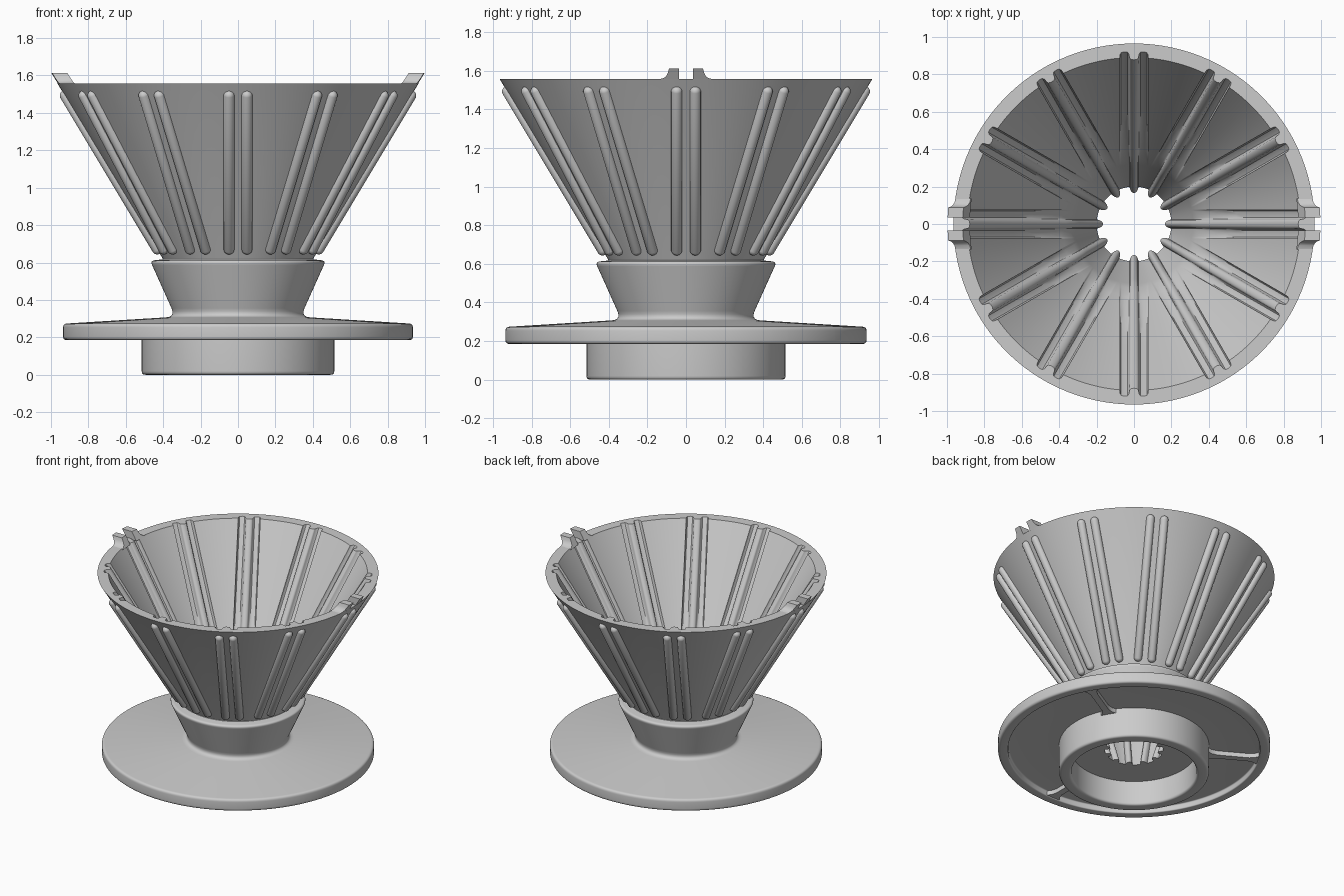
import bpy, bmesh, math
from mathutils import Matrix, Vector

if "Cube" in bpy.data.objects:
    bpy.data.objects.remove(bpy.data.objects["Cube"])

SECTORS = 12
RIM_R, RIM_Z, SLOPE = 0.965, 1.557, 0.6


def cone_r(z):
    return RIM_R - SLOPE * (RIM_Z - z)


def finish(name, bm, angle=35):
    bmesh.ops.recalc_face_normals(bm, faces=bm.faces)
    me = bpy.data.meshes.new(name)
    bm.to_mesh(me)
    bm.free()
    ob = bpy.data.objects.new(name, me)
    bpy.context.collection.objects.link(ob)
    bpy.ops.object.select_all(action='DESELECT')
    ob.select_set(True)
    bpy.context.view_layer.objects.active = ob
    bpy.ops.object.shade_smooth_by_angle(angle=math.radians(angle))
    return ob


def rounded(points, steps=5):
    """Round the corners of a closed (r, z, cut) profile."""
    out = []
    for i, (r, z, cut) in enumerate(points):
        p = Vector((r, z))
        if cut == 0 or i in (0, len(points) - 1):
            out.append(p)
            continue
        a = p + (Vector(points[i - 1][:2]) - p).normalized() * cut
        b = p + (Vector(points[i + 1][:2]) - p).normalized() * cut
        for k in range(steps + 1):
            t = k / steps
            out.append(a * (1 - t) ** 2 + p * 2 * t * (1 - t) + b * t * t)
    return out


# Samples across half a sector: central rib, groove beside it, plain wall
HALF = [0, .009, .017, .022, .024, .027, .034, .05, .066, .073, .076]
WALL_STEPS = 5


def half_sector(ref, groove, rib):
    """(angle, radial offset) pairs from the rib centre to the sector edge."""
    k = min(1, (ref * 0.25 - 0.024) / 0.052)
    res = []
    for s in HALF:
        d = 0
        if s < 0.024:
            d = -rib * math.sqrt(1 - (s / 0.024) ** 2)
        else:
            u = abs(s - 0.05) / 0.026
            d = groove * math.sqrt(max(0, 1 - u ** 4))
        x = s if s <= 0.024 else 0.024 + (s - 0.024) * k
        res.append((math.asin(x / ref), d))
    a0, a1 = res[-1][0], math.pi / SECTORS
    res += [(a0 + (a1 - a0) * i / WALL_STEPS, 0) for i in range(1, WALL_STEPS + 1)]
    return res


def ring(bm, r, z, ref, groove=0, rib=0):
    half = half_sector(ref, groove, rib)
    sector = [(-a, d) for a, d in half[:0:-1]][1:] + half
    vs = []
    for n in range(SECTORS):
        for a, d in sector:
            t = a + n * 2 * math.pi / SECTORS
            vs.append(bm.verts.new(((r + d) * math.cos(t), (r + d) * math.sin(t), z)))
    return vs


# Body: collar, saucer, neck and cone as one closed revolved wall
outer = rounded([
    (0.43, 0.185, 0), (0.43, 0, 0.02), (0.515, 0, 0.02), (0.515, 0.225, 0),
    (0.865, 0.225, 0.01), (0.865, 0.185, 0.01), (0.935, 0.185, 0.02),
    (0.935, 0.273, 0.02), (0.335, 0.31, 0.05), (0.47, 0.61, 0.025),
    (0.40, 0.617, 0.008), (RIM_R, RIM_Z, 0)])
bm = bmesh.new()
rings = [ring(bm, p.x, p.y, RIM_R) for p in outer]
for i in range(13):                                   # upper inside, with grooves
    t = i / 12
    r = 0.89 + (0.34 - 0.89) * t
    rings.append(ring(bm, r, RIM_Z + (0.62 - RIM_Z) * t, r,
                      0.032 * min(1, (1 - t) * 2.5), 0.012 + 0.012 * t))
for i in range(1, 7):                                 # lower funnel and outlet
    t = i / 6
    r = 0.34 + (0.20 - 0.34) * t
    rings.append(ring(bm, r, 0.62 + (0.185 - 0.62) * t, r, 0, 0.024 + 0.011 * t))
for i, a in enumerate(rings):
    b = rings[(i + 1) % len(rings)]
    n = len(a)
    for j in range(n):
        bm.faces.new((a[j], a[(j + 1) % n], b[(j + 1) % n], b[j]))
finish("dripper_body", bm)

# Outer ribs: pairs of half-sunk capsules running up the cone
bm = bmesh.new()
z0, z1, rad = 0.672, 1.492, 0.029
r0, r1 = cone_r(z0), cone_r(z1)
length = math.hypot(r1 - r0, z1 - z0)
tilt = math.atan2(r1 - r0, z1 - z0)
for n in range(SECTORS):
    for side in (-1, 1):
        y = side * 0.048
        m = (Matrix.Rotation(n * 2 * math.pi / SECTORS, 4, 'Z')
             @ Matrix.Translation((r0 - 0.002, y, z0))
             @ Matrix.Rotation(tilt, 4, 'Y'))
        vs = bmesh.ops.create_uvsphere(bm, u_segments=16, v_segments=9, radius=rad)['verts']
        for v in vs:
            if v.co.z > 0:
                v.co.z += length
            v.co = m @ v.co
finish("outer_ribs", bm, 50)


def prism(bm, lower, upper):
    a = [bm.verts.new(p) for p in lower]
    b = [bm.verts.new(p) for p in upper]
    bm.faces.new(a)
    bm.faces.new(b)
    for i in range(len(a)):
        j = (i + 1) % len(a)
        bm.faces.new((a[i], a[j], b[j], b[i]))


# Rim tabs: two flared lugs on each side of the rim
bm = bmesh.new()
shape = [(.036, 1.55), (.036, 1.612), (.088, 1.612), (.093, 1.59),
         (.102, 1.572), (.115, 1.562), (.135, 1.557), (.135, 1.55)]
for sx in (-1, 1):
    for sy in (-1, 1):
        def face(inset):
            return [(sx * math.sqrt((cone_r(z) - inset) ** 2 - y * y), sy * y, z)
                    for y, z in shape]
        prism(bm, face(0.001), face(0.082))
finish("rim_tabs", bm)

# Underside spokes: three flared webs between collar and saucer lip
bm = bmesh.new()
plan = [(.50, .065), (.535, .035), (.58, .024), (.80, .024), (.84, .035), (.875, .065)]
plan += [(x, -y) for x, y in reversed(plan)]
for deg in (30, 150, 270):
    rot = Matrix.Rotation(math.radians(deg), 3, 'Z')
    prism(bm, *[[rot @ Vector((x, y, z)) for x, y in plan] for z in (0.192, 0.235)])
finish("underside_spokes", bm)
